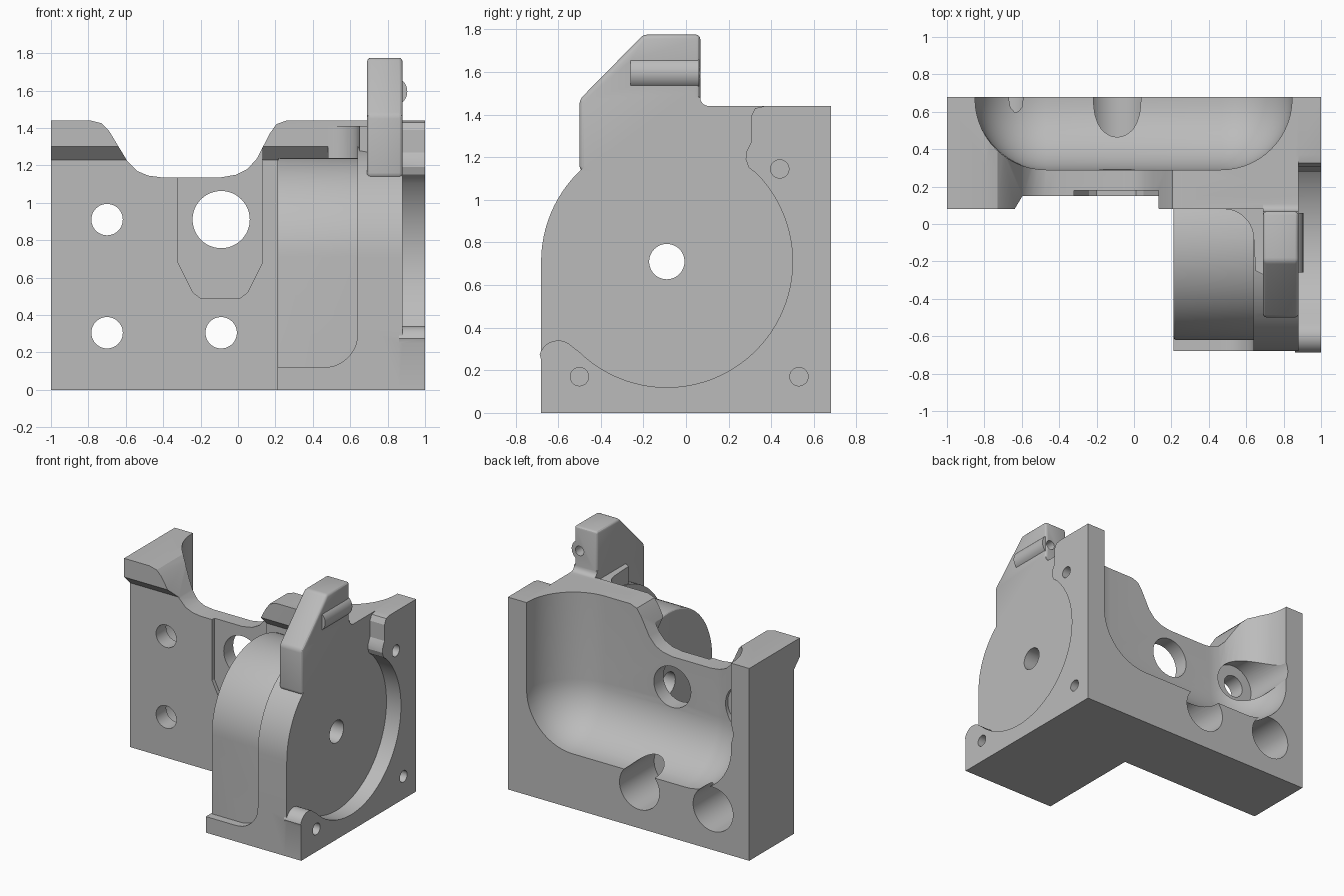
import bpy, bmesh, math
from mathutils import Vector

cube = bpy.data.objects.get("Cube")
if cube:
    bpy.data.objects.remove(cube)

grey = bpy.data.materials.new("plain_grey")
grey.use_nodes = True
grey.diffuse_color = (0.5, 0.5, 0.5, 1)
grey.node_tree.nodes["Principled BSDF"].inputs["Base Color"].default_value = (0.5, 0.5, 0.5, 1)


def finish(bm, name):
    bmesh.ops.recalc_face_normals(bm, faces=bm.faces)
    mesh = bpy.data.meshes.new(name)
    bm.to_mesh(mesh)
    bm.free()
    mesh.materials.append(grey)
    ob = bpy.data.objects.new(name, mesh)
    bpy.context.collection.objects.link(ob)
    return ob


def prism(name, pts, axis, a, b, bevel=0):
    """Extrude a 2D outline along an axis from a to b."""
    place = {"x": lambda u, v, w: (w, u, v),
             "y": lambda u, v, w: (u, w, v),
             "z": lambda u, v, w: (u, v, w)}[axis]
    bm = bmesh.new()
    face = bm.faces.new([bm.verts.new(place(u, v, a)) for u, v in pts])
    out = bmesh.ops.extrude_face_region(bm, geom=[face])
    verts = [g for g in out["geom"] if isinstance(g, bmesh.types.BMVert)]
    bmesh.ops.translate(bm, verts=verts, vec=Vector(place(0, 0, b - a)))
    bmesh.ops.recalc_face_normals(bm, faces=bm.faces)
    if bevel:
        edges = [e for e in bm.edges if e.calc_face_angle(0) > 0.5]
        bmesh.ops.bevel(bm, geom=edges, offset=bevel, segments=3,
                        profile=0.5, affect="EDGES")
    return finish(bm, name)


def arc(cu, cv, r, start, end, n):
    angles = [math.radians(start + (end - start) * i / n) for i in range(n + 1)]
    return [(cu + r * math.cos(t), cv + r * math.sin(t)) for t in angles]


def rod(name, u, v, r, axis, a, b):
    return prism(name, arc(u, v, r, 0, 352.5, 47), axis, a, b)


def rect(u0, u1, v0, v1):
    return [(u0, v0), (u1, v0), (u1, v1), (u0, v1)]


def combine(target, other, op):
    mod = target.modifiers.new("join", "BOOLEAN")
    mod.operation = op
    mod.solver = "EXACT"
    mod.object = other
    bpy.context.view_layer.objects.active = target
    bpy.ops.object.modifier_apply(modifier=mod.name)
    bpy.data.objects.remove(other)


CY, CZ = -0.09, 0.71   # axis of the round housing

# Back block and the overhanging lips along its top
body = prism("carriage_body", rect(-1, 0.88, 0.15, 0.68), "z", 0, 1.44)
lip = [(0.15, 1.23), (0.08, 1.3), (0.08, 1.44), (0.3, 1.44), (0.3, 1.23)]
solids = [prism("left_lip", lip, "x", -1, -0.58),
          prism("right_lip", lip, "x", 0.13, 0.88)]

# Round housing, wider flange, and the foot that blends into it
housing = [(0.3, 0.03), (-0.62, 0.03)] + arc(CY, CZ, 0.53, 180, 60, 32) + [(0.3, 1.16)]
solids.append(prism("housing", housing, "x", 0.21, 0.8, 0.015))
flange = [(0.3, 0), (-0.68, 0)] + arc(CY, CZ, 0.59, 180, 60, 32) + [(0.3, 1.2)]
solids.append(prism("flange", flange, "x", 0.64, 0.88))
foot = [(0.21, 0), (0.21, 0.12)] + arc(0.46, 0.3, 0.18, -90, 0, 10) + [(0.75, 0.3), (0.75, 0)]
solids.append(prism("foot", foot, "y", -0.68, 0.2))

# Rim around the shallow side pocket, with its two screw bosses
rim = [(-0.68, 0), (0.68, 0), (0.68, 1.44), (0.37, 1.44), (0.325, 1.43), (0.305, 1.39),
       (0.305, 1.27), (0.285, 1.23), (0.28, 1.19), (0.295, 1.15)]
rim += arc(CY, CZ, 0.59, 45, -134, 56)
rim += arc(-0.6, 0.25, 0.09, 45, 165, 10) + [(-0.68, 0.25)]
solids.append(prism("rim", rim, "x", 0.86, 1))

# Upright arm, its root fillet and the tensioner rib
arm = [(-0.5, 1.14), (-0.5, 1.47), (-0.2, 1.775), (0.067, 1.775), (0.067, 1.1), (-0.4, 1.1)]
solids.append(prism("arm", arm, "x", 0.69, 0.88, 0.02))
root = [(0.48, 0.2), (0.48, 0.08)] + arc(0.48, -0.08, 0.16, 80, 0, 8)
root += [(0.65, -0.25), (0.69, -0.27), (0.72, -0.27), (0.72, 0.2)]
solids.append(prism("arm_root", root, "z", 1.05, 1.41))
heel = [(0, 1.1), (0, 1.5), (0.067, 1.48)] + arc(0.107, 1.48, 0.04, 180, 270, 5)
heel += [(0.2, 1.44), (0.2, 1.1)]
solids.append(prism("arm_heel", heel, "x", 0.69, 0.88))
solids.append(rod("rib", 0.825, 1.595, 0.08, "y", -0.26, 0.06))
for part in solids:
    combine(body, part, "UNION")

# Rounded cavity open at the back and top
bm = bmesh.new()
bmesh.ops.create_cube(bm, size=1)
low, high = Vector((-0.85, 0.29, 0.41)), Vector((0.845, 1.7, 2.6))
for v in bm.verts:
    v.co = Vector([low[i] if v.co[i] < 0 else high[i] for i in range(3)])
bmesh.ops.bevel(bm, geom=bm.edges[:], offset=0.38, segments=14, profile=0.5, affect="EDGES")
cuts = [finish(bm, "cavity")]

# Dip in the top edge and shallow recess in the front plate
dip = [(-0.79, 1.6), (-0.79, 1.44), (-0.73, 1.425), (-0.69, 1.385), (-0.59, 1.22),
       (-0.54, 1.17), (-0.48, 1.145), (-0.41, 1.136), (-0.09, 1.136), (-0.01, 1.15),
       (0.05, 1.18), (0.1, 1.235), (0.17, 1.37), (0.205, 1.42), (0.26, 1.44), (0.26, 1.6)]
cuts.append(prism("dip", dip, "y", 0, 0.9))
recess = [(-0.32, 1.3), (-0.32, 0.68), (-0.24, 0.52), (-0.2, 0.49), (0.01, 0.49),
          (0.05, 0.52), (0.13, 0.68), (0.13, 1.3)]
cuts.append(prism("recess", recess, "y", 0.1, 0.178))

# Mounting holes with wide bores from the back
for x, z in ((-0.7, 0.91), (-0.7, 0.305), (-0.09, 0.305)):
    cuts.append(rod("screw_hole", x, z, 0.084, "y", 0, 0.5))
    cuts.append(rod("screw_bore", x, z, 0.165, "y", 0.27, 0.9))
cuts.append(rod("filament_window", -0.09, 0.91, 0.153, "y", 0, 0.5))

# Axle hole, blind screw holes in the side and the rib hole
cuts.append(rod("axle_hole", CY, CZ, 0.083, "x", 0, 1.2))
for y, z in ((-0.5, 0.17), (0.53, 0.17), (0.44, 1.145)):
    cuts.append(rod("side_hole", y, z, 0.043, "x", 0.86, 1.2))
cuts.append(rod("rib_hole", 0.835, 1.595, 0.035, "y", -0.2, 0.2))
for part in cuts:
    combine(body, part, "DIFFERENCE")

# Smooth curved areas, keep edges crisp
bpy.ops.object.select_all(action="DESELECT")
body.select_set(True)
bpy.context.view_layer.objects.active = body
bpy.ops.object.shade_smooth_by_angle(angle=math.radians(25))
